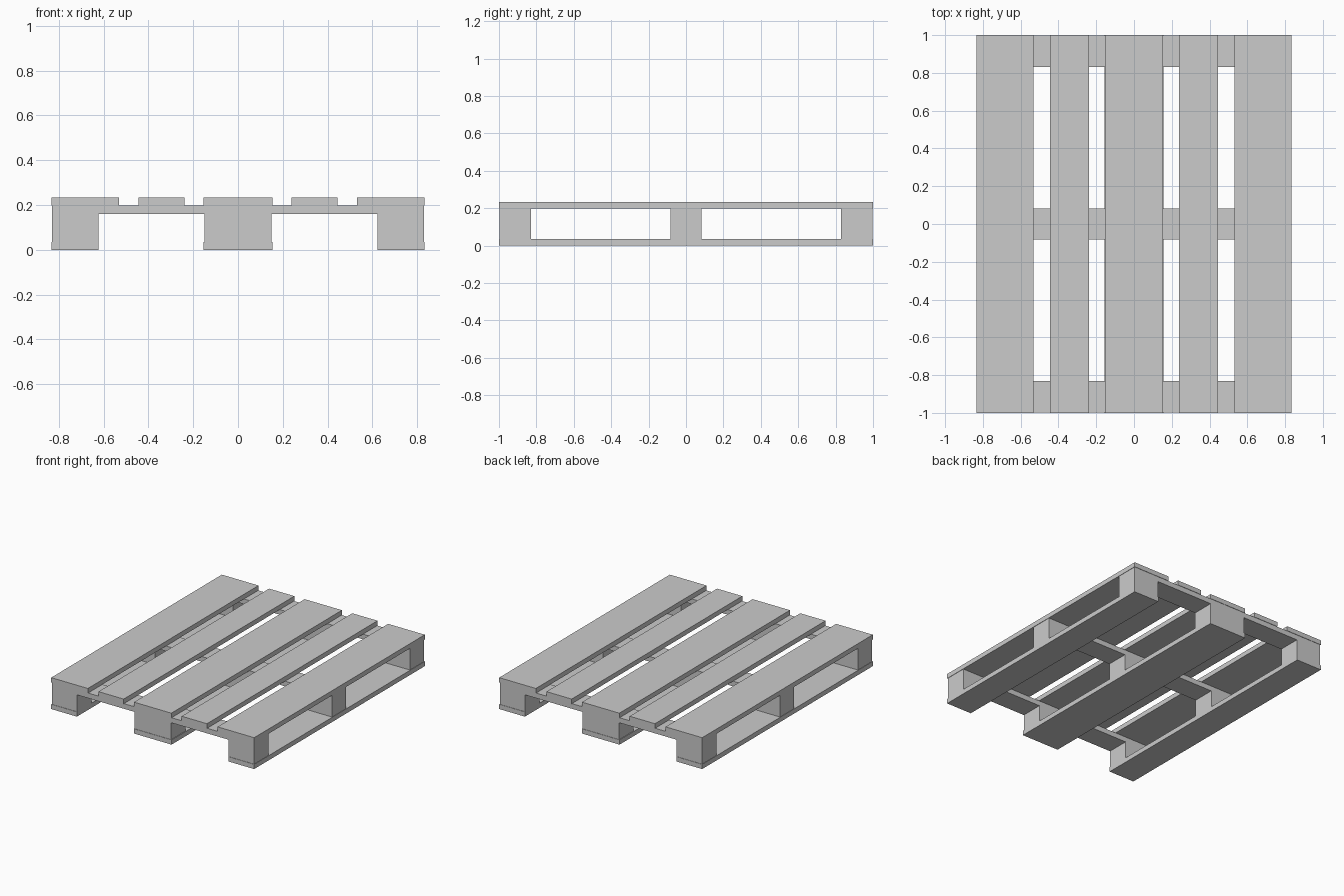
import bpy
import bmesh

if "Cube" in bpy.data.objects:
    bpy.data.objects.remove(bpy.data.objects["Cube"])

wood = bpy.data.materials.new("light_grey")
wood.diffuse_color = (0.6, 0.6, 0.6, 1)
wood.use_nodes = True
wood.node_tree.nodes["Principled BSDF"].inputs["Base Color"].default_value = wood.diffuse_color

# Height levels
RUNNER_TOP, BLOCK_TOP, DECK_BOTTOM, DECK_TOP = 0.035, 0.16, 0.198, 0.233


def extrude_y(name, profile, y0, y1):
    """Solid with an x-z profile running from y0 to y1."""
    bm = bmesh.new()
    face = bm.faces.new([bm.verts.new((x, y0, z)) for x, z in profile])
    out = bmesh.ops.extrude_face_region(bm, geom=[face])
    verts = [g for g in out["geom"] if isinstance(g, bmesh.types.BMVert)]
    bmesh.ops.translate(bm, verts=verts, vec=(0, y1 - y0, 0))
    bmesh.ops.recalc_face_normals(bm, faces=bm.faces)
    mesh = bpy.data.meshes.new(name)
    bm.to_mesh(mesh)
    bm.free()
    mesh.materials.append(wood)
    obj = bpy.data.objects.new(name, mesh)
    bpy.context.collection.objects.link(obj)
    return obj


def board(name, x0, x1, z0, z1):
    return extrude_y(name, [(x0, z0), (x1, z0), (x1, z1), (x0, z1)], -1, 1)


# Top deck boards
for name, x0, x1 in [("deck_outer_left", -0.833, -0.532), ("deck_inner_left", -0.445, -0.238),
                     ("deck_centre", -0.153, 0.153),
                     ("deck_inner_right", 0.238, 0.445), ("deck_outer_right", 0.532, 0.833)]:
    board(name, x0, x1, DECK_BOTTOM, DECK_TOP)

# Bottom runners
for name, x0, x1 in [("runner_left", -0.833, -0.622), ("runner_centre", -0.155, 0.155),
                     ("runner_right", 0.622, 0.833)]:
    board(name, x0, x1, 0, RUNNER_TOP)

# Cross boards, each with its three blocks, as one comb-shaped profile
half = [(0.15, RUNNER_TOP), (0.15, BLOCK_TOP), (0.622, BLOCK_TOP),
        (0.622, RUNNER_TOP), (0.83, RUNNER_TOP), (0.83, DECK_BOTTOM)]
comb = half + [(-x, z) for x, z in reversed(half)]
for name, y0, y1 in [("front_crosspiece", -0.997, -0.83), ("middle_crosspiece", -0.083, 0.083),
                     ("back_crosspiece", 0.83, 0.997)]:
    extrude_y(name, comb, y0, y1)
